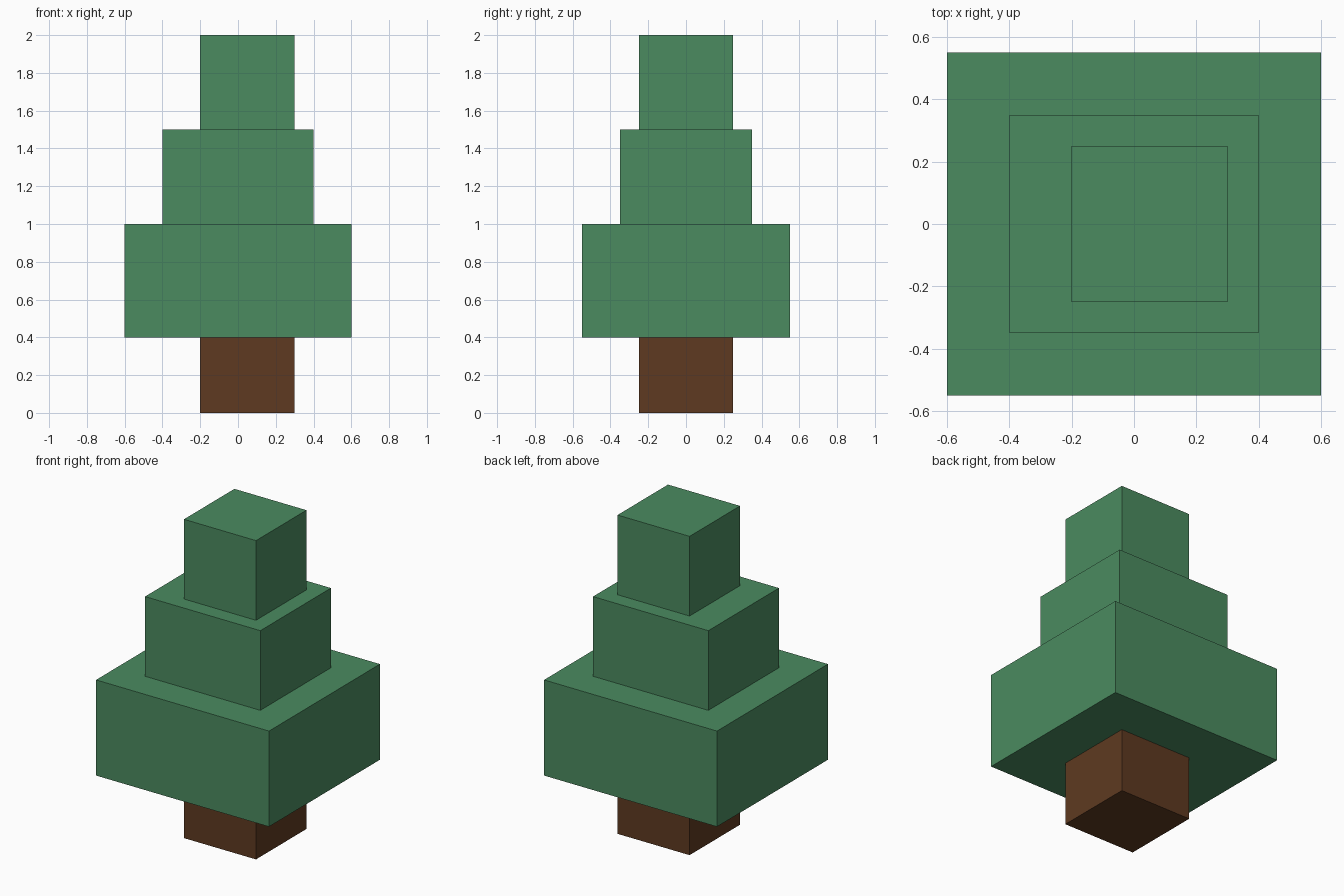
import bpy
import bmesh
from mathutils import Matrix, Vector

# Remove the default cube
cube = bpy.data.objects.get("Cube")
if cube:
    bpy.data.objects.remove(cube, do_unlink=True)


def make_material(name, colour):
    mat = bpy.data.materials.new(name)
    mat.use_nodes = True
    mat.diffuse_color = colour
    bsdf = next(n for n in mat.node_tree.nodes if n.type == 'BSDF_PRINCIPLED')
    bsdf.inputs["Base Color"].default_value = colour
    return mat


def make_box(name, low, high, mat):
    """Box between two opposite corners."""
    low, high = Vector(low), Vector(high)
    bm = bmesh.new()
    bmesh.ops.create_cube(bm, size=1.0, matrix=Matrix.Diagonal((*(high - low), 1.0)))
    mesh = bpy.data.meshes.new(name)
    bm.to_mesh(mesh)
    bm.free()
    mesh.materials.append(mat)
    obj = bpy.data.objects.new(name, mesh)
    obj.location = (low + high) / 2
    bpy.context.collection.objects.link(obj)
    return obj


leaf_green = make_material("leaf green", (0.070, 0.258, 0.117, 1.0))
bark_brown = make_material("bark brown", (0.112, 0.042, 0.015, 1.0))

# Trunk, then three stacked foliage tiers; trunk and top sit slightly to +x
make_box("trunk", (-0.2, -0.25, 0.0), (0.3, 0.25, 0.4), bark_brown)
make_box("lower_foliage", (-0.6, -0.55, 0.4), (0.6, 0.55, 1.0), leaf_green)
make_box("middle_foliage", (-0.4, -0.35, 1.0), (0.4, 0.35, 1.5), leaf_green)
make_box("top_foliage", (-0.2, -0.25, 1.5), (0.3, 0.25, 2.0), leaf_green)
